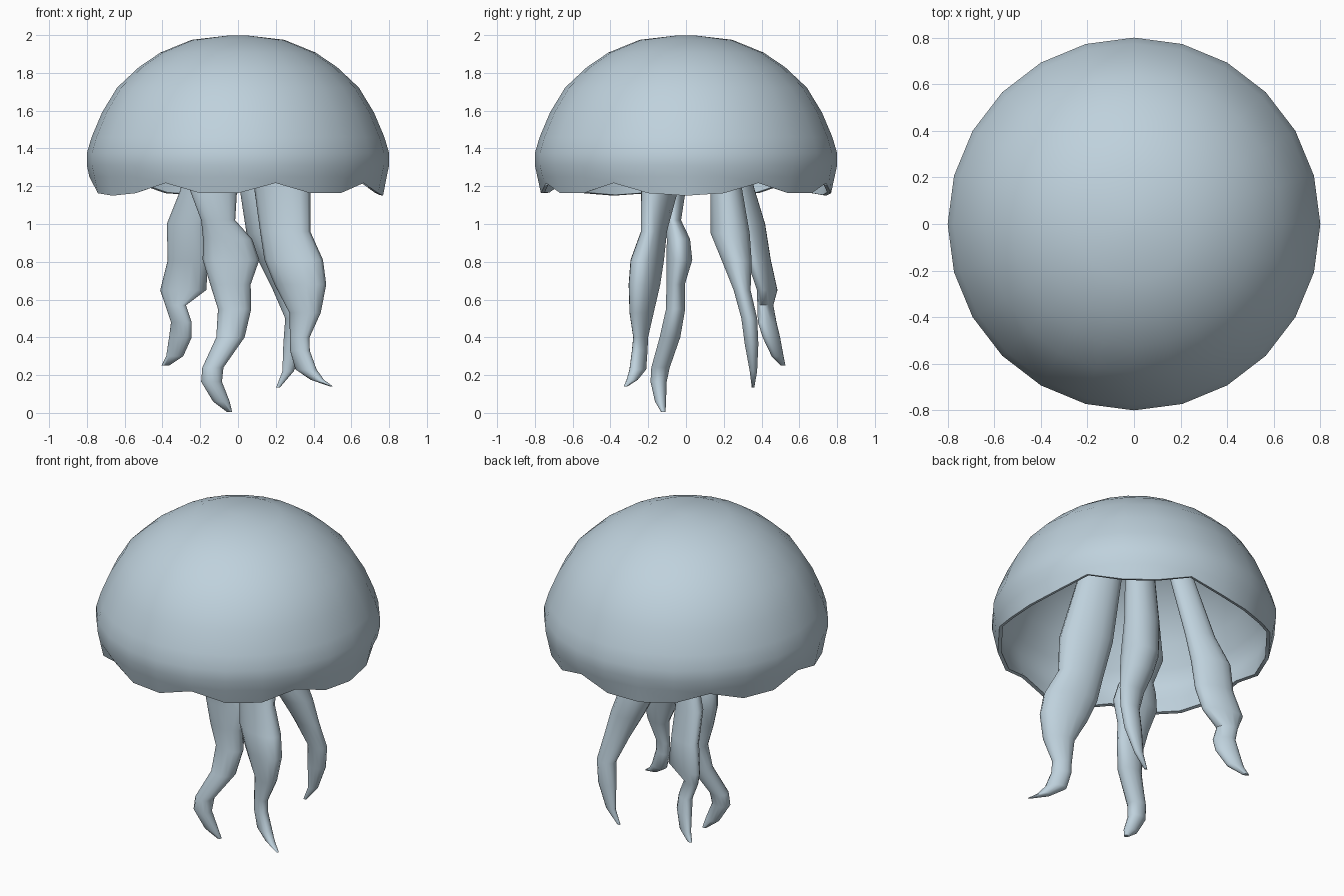
import bpy, bmesh, math

mat = bpy.data.materials.new("pale blue grey")
mat.diffuse_color = (0.52, 0.64, 0.72, 1)


def skin(name, rings):
    """Join closed rings of points into a smooth skin with closed ends."""
    bm = bmesh.new()
    loops = [[bm.verts.new(p) for p in ring] for ring in rings]
    n = len(loops[0])
    for a, b in zip(loops, loops[1:]):
        for i in range(n):
            j = (i + 1) % n
            bm.faces.new((a[i], a[j], b[j], b[i]))
    for loop in (loops[0], loops[-1]):
        c = [sum(v.co[k] for v in loop) / n for k in range(3)]
        mid = bm.verts.new(c)
        for i in range(n):
            bm.faces.new((loop[i], loop[(i + 1) % n], mid))
    bmesh.ops.remove_doubles(bm, verts=bm.verts, dist=0.0001)
    bmesh.ops.recalc_face_normals(bm, faces=bm.faces)
    me = bpy.data.meshes.new(name)
    bm.to_mesh(me)
    bm.free()
    me.materials.append(mat)
    ob = bpy.data.objects.new(name, me)
    bpy.context.collection.objects.link(ob)
    bpy.context.view_layer.objects.active = ob
    ob.select_set(True)
    bpy.ops.object.shade_smooth_by_angle(angle=math.radians(60))
    ob.select_set(False)
    return ob


# Bell: 24-sided dome with seven rounded lobes on its rim, hollow inside
SIDES = 24
NOTCHES = [0, 3, 7, 10, 14, 17, 21]      # steps from the first notch, 15 degrees right of front


def rim_z(i):
    k = (i - 1) % SIDES
    d = min(min(abs(k - n), SIDES - abs(k - n)) for n in NOTCHES)
    return (1.217, 1.163, 1.15)[d]


def ring(r, z=None, lift=0.0):
    pts = []
    for i in range(SIDES):
        a = -math.pi / 2 + i * math.tau / SIDES
        pts.append((r * math.cos(a), r * math.sin(a), rim_z(i) + lift if z is None else z))
    return pts


OUTER = [(0.05, 1.998), (0.245, 1.975), (0.41, 1.908), (0.525, 1.83), (0.64, 1.722),
         (0.72, 1.59), (0.775, 1.46), (0.8, 1.375), (0.8, 1.31), (0.787, 1.25)]
rings = [ring(r, z) for r, z in OUTER]
rings += [ring(0.768), ring(0.748, lift=0.004)]
rings += [ring(r - 0.025 if r > 0.1 else r, z - (0.025 if z > 1.4 else 0.0))
          for r, z in reversed(OUTER)]
skin("bell", rings)


# Tentacles: rows of (z, x centre, x half width, y centre, y half width)
def tentacle(name, rows, skew=0.0, n=14):
    z, x, hx, y, hy = rows[0]
    rows = [(1.6, x * 0.7, hx * 0.8, y * 0.7, hy * 0.8)] + rows
    skin(name, [[(x + hx * math.cos(t), y + hy * math.sin(t + skew), z)
                 for t in (math.tau * i / n for i in range(n))]
                for z, x, hx, y, hy in rows])


tentacle("front_tentacle", [
    (1.18, -.13, .125, -.06, .06), (1.02, -.105, .09, -.07, .045),
    (.92, -.055, .13, -.04, .063), (.81, -.037, .15, -.035, .07),
    (.68, -.04, .107, -.055, .05), (.55, -.018, .088, -.055, .052),
    (.4, -.04, .075, -.085, .056), (.24, -.133, .056, -.135, .05),
    (.165, -.14, .055, -.145, .044), (.06, -.088, .044, -.135, .03),
    (.005, -.045, .014, -.12, .012)])

tentacle("right_tentacle", [
    (1.18, .235, .148, -.14, .1), (.96, .25, .133, -.17, .07),
    (.81, .295, .155, -.205, .09), (.68, .33, .137, -.22, .085),
    (.53, .355, .083, -.235, .065), (.4, .327, .052, -.24, .04),
    (.33, .328, .052, -.245, .042), (.23, .36, .056, -.255, .045),
    (.175, .42, .035, -.285, .03), (.14, .495, .008, -.32, .01)], -0.4)

tentacle("back_left_tentacle", [
    (1.18, -.225, .08, .31, .055), (1.0, -.27, .107, .35, .07),
    (.81, -.265, .107, .385, .065), (.65, -.29, .122, .43, .055),
    (.57, -.33, .055, .42, .043), (.48, -.3, .055, .43, .05),
    (.4, -.305, .06, .452, .047), (.3, -.335, .045, .485, .032),
    (.25, -.385, .02, .515, .012)], -0.5)

tentacle("back_right_tentacle", [
    (1.18, .12, .11, .213, .087), (.95, .155, .11, .234, .106),
    (.8, .21, .1, .27, .08), (.65, .265, .08, .297, .046),
    (.5, .31, .06, .335, .043), (.365, .297, .057, .347, .037),
    (.22, .265, .03, .357, .02), (.135, .212, .01, .355, .007)])
